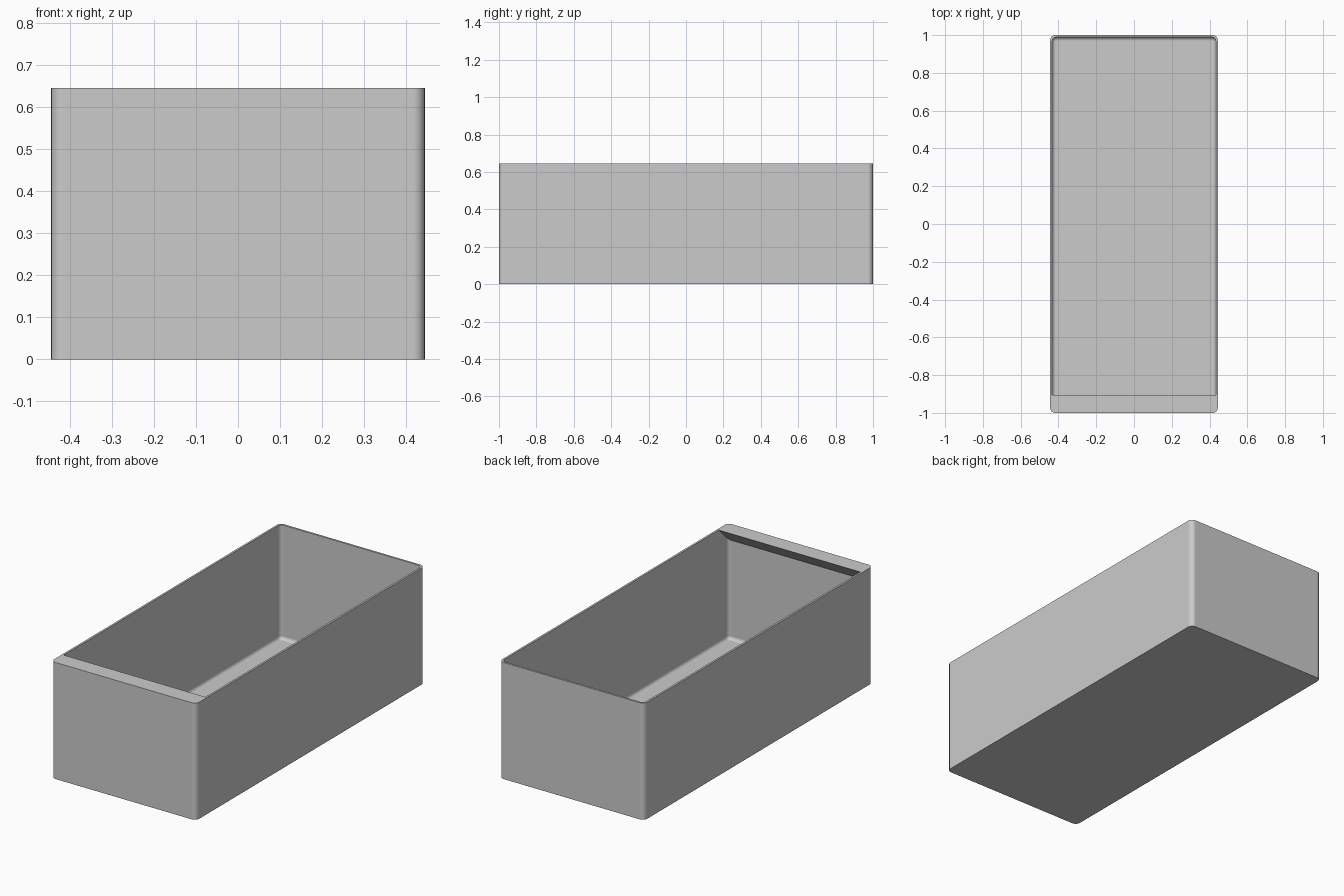
import bpy, bmesh, math

old = bpy.data.objects.get("Cube")
if old:
    bpy.data.objects.remove(old, do_unlink=True)

HALF_X, HALF_Y, HEIGHT = 0.444, 1.0, 0.645
WALL, FLOOR = 0.011, 0.013
OUTER_R, INNER_R, FILLET = 0.028, 0.021, 0.019
LIP_Y = -0.905
STEPS = 6

grey = bpy.data.materials.new("light_grey")
grey.use_nodes = True
colour = (0.6, 0.6, 0.6, 1)
grey.diffuse_color = colour
grey.node_tree.nodes["Principled BSDF"].inputs["Base Color"].default_value = colour


def make_object(name, bm):
    bmesh.ops.recalc_face_normals(bm, faces=bm.faces)
    mesh = bpy.data.meshes.new(name)
    bm.to_mesh(mesh)
    bm.free()
    mesh.materials.append(grey)
    obj = bpy.data.objects.new(name, mesh)
    bpy.context.collection.objects.link(obj)
    return obj


def ring(bm, inset, z, radius):
    """Rounded rectangle of vertices at one height."""
    cx, cy = HALF_X - inset - radius, HALF_Y - inset - radius
    verts = []
    for corner, (sx, sy) in enumerate([(1, 1), (-1, 1), (-1, -1), (1, -1)]):
        for i in range(STEPS + 1):
            a = math.pi / 2 * (corner + i / STEPS)
            verts.append(bm.verts.new((sx * cx + radius * math.cos(a),
                                       sy * cy + radius * math.sin(a), z)))
    return verts


# Open box: outer wall, rim, inner wall, rounded floor edge
bm = bmesh.new()
rings = [ring(bm, 0, 0, OUTER_R), ring(bm, 0, HEIGHT, OUTER_R),
         ring(bm, WALL, HEIGHT, INNER_R)]
for i in range(STEPS + 1):
    a = math.pi / 2 * i / STEPS
    shift = FILLET * (1 - math.cos(a))
    rings.append(ring(bm, WALL + shift, FLOOR + FILLET * (1 - math.sin(a)),
                      INNER_R - shift))
for lower, upper in zip(rings, rings[1:]):
    for i in range(len(lower)):
        j = (i + 1) % len(lower)
        bm.faces.new((lower[i], lower[j], upper[j], upper[i]))
bm.faces.new(rings[0])
bm.faces.new(rings[-1])
box = make_object("open_box", bm)

# Front lip: a wedge with a sloping underside, joined to the walls
bm = bmesh.new()
embed = WALL - 0.002
back = -HALF_Y + embed
profile = [(LIP_Y, HEIGHT), (back, HEIGHT), (back, HEIGHT - (LIP_Y - back))]
ends = [[bm.verts.new((s * (HALF_X - embed), y, z)) for y, z in profile]
        for s in (-1, 1)]
for end in ends:
    bm.faces.new(end)
for i in range(3):
    j = (i + 1) % 3
    bm.faces.new((ends[0][i], ends[0][j], ends[1][j], ends[1][i]))
lip = make_object("front_lip", bm)

union = box.modifiers.new("join_lip", "BOOLEAN")
union.operation = "UNION"
union.solver = "EXACT"
union.object = lip
bpy.ops.object.select_all(action="DESELECT")
box.select_set(True)
bpy.context.view_layer.objects.active = box
bpy.ops.object.modifier_apply(modifier=union.name)
bpy.data.objects.remove(lip, do_unlink=True)

# Smooth rounded edges, crisp rim and flat panels
bpy.ops.object.shade_smooth_by_angle(angle=math.radians(30))
weighted = box.modifiers.new("flat_panels", "WEIGHTED_NORMAL")
weighted.keep_sharp = True
